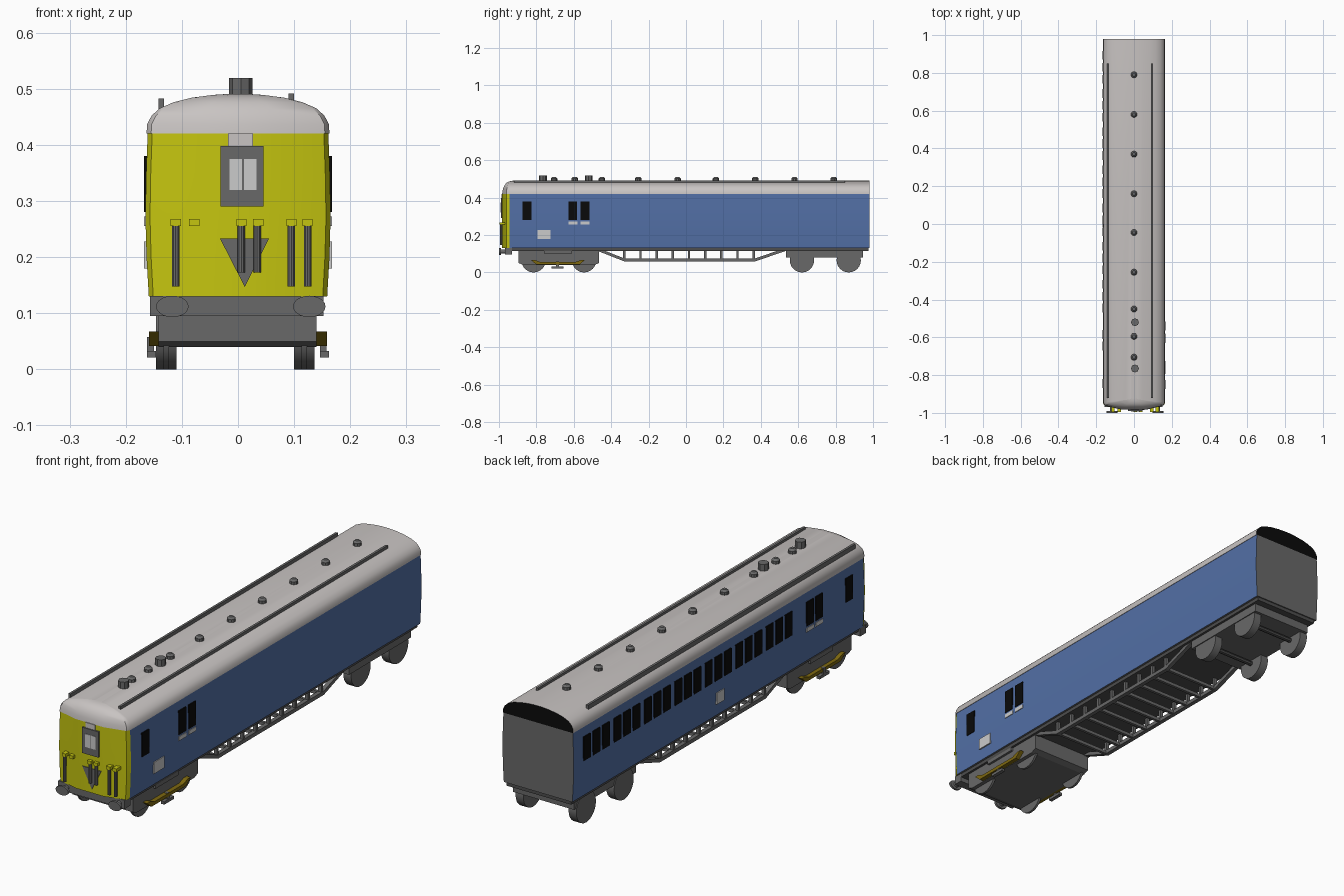
import bpy, bmesh, math
from mathutils import Vector, Matrix

if "Cube" in bpy.data.objects:
    bpy.data.objects.remove(bpy.data.objects["Cube"])

def mat(name, c):
    m = bpy.data.materials.new(name)
    m.diffuse_color = (*c, 1)
    m.use_nodes = True
    m.node_tree.nodes["Principled BSDF"].inputs["Base Color"].default_value = m.diffuse_color
    return m

BLUE = mat("blue", (0.085, 0.16, 0.38))
YELLOW = mat("yellow", (0.56, 0.56, 0.005))
ROOF = mat("pale_grey", (0.58, 0.55, 0.54))
GREY = mat("mid_grey", (0.14, 0.14, 0.14))
DARK = mat("dark_grey", (0.075, 0.075, 0.075))
BLACK = mat("black", (0.003, 0.003, 0.003))
AMBER = mat("amber", (0.21, 0.14, 0.005))
WHITE = mat("off_white", (0.6, 0.6, 0.6))

def finish(bm, name, mats, smooth=None):
    bmesh.ops.recalc_face_normals(bm, faces=bm.faces)
    me = bpy.data.meshes.new(name)
    bm.to_mesh(me)
    bm.free()
    ob = bpy.data.objects.new(name, me)
    bpy.context.collection.objects.link(ob)
    for m in mats:
        me.materials.append(m)
    if smooth:
        bpy.ops.object.select_all(action='DESELECT')
        ob.select_set(True)
        bpy.context.view_layer.objects.active = ob
        bpy.ops.object.shade_smooth_by_angle(angle=math.radians(smooth))
    return ob

def box(name, m, x0, x1, y0, y1, z0, z1):
    bm = bmesh.new()
    bmesh.ops.create_cube(bm, size=1)
    for v in bm.verts:
        v.co = Vector(((x0 + x1) / 2 + v.co.x * (x1 - x0), (y0 + y1) / 2 + v.co.y * (y1 - y0),
                       (z0 + z1) / 2 + v.co.z * (z1 - z0)))
    return finish(bm, name, [m])

def cyl(name, m, a, b, r, n=16, r2=None, squash=1):
    a, b = Vector(a), Vector(b)
    bm = bmesh.new()
    bmesh.ops.create_cone(bm, cap_ends=True, segments=n, radius1=r, radius2=r if r2 is None else r2,
                          depth=(b - a).length)
    rot = Vector((0, 0, 1)).rotation_difference(b - a).to_matrix().to_4x4()
    bm.transform(Matrix.Translation((a + b) / 2) @ Matrix.Diagonal((1, 1, squash, 1)) @ rot)
    return finish(bm, name, [m], 35)

def prism(name, m, pts, axis, a, b):
    """Extrude a 2D outline along x (outline in y,z) or y (outline in x,z)."""
    bm = bmesh.new()
    co = lambda p, t: (t, p[0], p[1]) if axis == 'x' else (p[0], t, p[1])
    f = bm.faces.new([bm.verts.new(co(p, a)) for p in pts])
    r = bmesh.ops.extrude_face_region(bm, geom=[f])
    d = Vector((b - a, 0, 0) if axis == 'x' else (0, b - a, 0))
    bmesh.ops.translate(bm, vec=d, verts=[g for g in r['geom'] if isinstance(g, bmesh.types.BMVert)])
    return finish(bm, name, [m])

# Plan outline of the coach with a bowed cab end, stacked in rings of (z, half width, front setback)
def loft(name, rings, mats, rule, smooth):
    bm = bmesh.new()
    loops = []
    for z, w, s in rings:
        half = [(w, 0.98), (w, -0.945 + s * 0.3), (w * 0.95, -0.961 + s * 0.7), (w * 0.4, -0.983 + s)]
        pts = half + [(-x, y) for x, y in reversed(half)]
        loops.append([bm.verts.new((x, y, z)) for x, y in pts])
    for a, b in zip(loops, loops[1:]):
        for i in range(8):
            j = (i + 1) % 8
            bm.faces.new((a[i], a[j], b[j], b[i]))
    bm.faces.new(loops[0])
    bm.faces.new(loops[-1])
    bm.normal_update()
    for f in bm.faces:
        f.material_index = rule(f)
    return finish(bm, name, mats, smooth)

def body_rule(f):
    c = f.calc_center_median()
    if abs(f.normal.z) > 0.9 or c.y > 0.97:
        return 2
    return 1 if c.y < -0.945 else 0

loft("coach_body", [(0.13, 0.159, 0), (0.2, 0.163, 0), (0.27, 0.165, 0), (0.34, 0.164, 0), (0.42, 0.161, 0)],
     [BLUE, YELLOW, GREY], body_rule, 15)
loft("roof", [(0.42, 0.163, 0), (0.437, 0.162, 0.002), (0.452, 0.154, 0.006), (0.465, 0.14, 0.012),
              (0.476, 0.115, 0.02), (0.484, 0.083, 0.03), (0.489, 0.045, 0.045), (0.491, 0.015, 0.06)],
     [ROOF, BLACK], lambda f: int(f.calc_center_median().y > 0.97), 35)
box("floor", DARK, -0.15, 0.15, -0.95, 0.975, 0.115, 0.131)

# Roof rails and ventilators
for x, z in ((-0.137, 0.476), (0.095, 0.485)):
    box("roof_rail", GREY, x - 0.005, x + 0.005, -0.92, 0.85, z - 0.012, z + 0.007)
for y in (0.79, 0.58, 0.37, 0.16, -0.045, -0.255, -0.45, -0.595, -0.705):
    cyl("roof_vent", GREY, (0, y, 0.485), (0, y, 0.503), 0.017, 10)
    cyl("roof_vent_cap", GREY, (0, y, 0.503), (0, y, 0.511), 0.017, 10, 0.009)
for y in (-0.52, -0.765):
    cyl("large_roof_vent", GREY, (0.005, y, 0.485), (0.005, y, 0.519), 0.021, 8)

# Side windows, steps and panels
def side_plate(name, m, s, y, w, z0, z1):
    x = sorted((s * 0.159, s * 0.1675))
    box(name, m, x[0], x[1], y - w / 2, y + w / 2, z0, z1)

for s, ys in ((1, (-0.85, -0.605, -0.54)), (-1, (-0.845, -0.645, -0.585))):
    for y in ys:
        side_plate("door_window", BLACK, s, y, 0.047, 0.28, 0.38)
    for y in ys[1:]:
        side_plate("door_plate", WHITE, s, y, 0.048, 0.255, 0.272)
for g in range(7):
    for k in (-1, 0, 1):
        side_plate("saloon_window", BLACK, -1, 0.83 - g * 0.202 + k * 0.063, 0.046, 0.28, 0.38)
side_plate("side_panel", WHITE, 1, -0.76, 0.07, 0.18, 0.228)
side_plate("side_panel", WHITE, -1, 0.01, 0.05, 0.18, 0.228)

# Cab front
box("cab_door_frame", GREY, -0.031, 0.045, -0.99, -0.98, 0.29, 0.398)
for x in (-0.004, 0.022):
    box("cab_window", WHITE, x - 0.011, x + 0.011, -0.992, -0.985, 0.32, 0.375)
box("cab_top_strip", ROOF, -0.018, 0.027, -0.986, -0.978, 0.398, 0.42)
prism("warning_triangle", GREY, [(-0.032, 0.233), (0.055, 0.233), (0.012, 0.147)], 'y', -0.986, -0.98)
for x, z in ((-0.111, 0.148), (0.006, 0.173), (0.034, 0.173), (0.095, 0.148), (0.124, 0.148)):
    cyl("hose", GREY, (x, -0.988, z), (x, -0.988, 0.256), 0.007, 10)
for x in (-0.111, -0.078, 0.006, 0.036, 0.095, 0.124):
    box("hose_bracket", YELLOW, x - 0.009, x + 0.009, -0.996, -0.965, 0.255, 0.268)

# Buffer beam and buffers
box("buffer_beam", GREY, -0.157, 0.152, -0.968, -0.93, 0.095, 0.131)
for x in (-0.117, 0.127):
    cyl("buffer_shank", GREY, (x, -0.99, 0.112), (x, -0.95, 0.112), 0.011, 12)
    cyl("buffer_head", GREY, (x, -1.0, 0.112), (x, -0.99, 0.112), 0.029, 20, squash=0.66)

# Bogies and wheels
prism("front_bogie", GREY, [(-0.895, 0.115), (-0.465, 0.115), (-0.465, 0.05), (-0.49, 0.04),
                            (-0.87, 0.04), (-0.895, 0.05)], 'x', -0.142, 0.14)
prism("rear_bogie", GREY, [(0.535, 0.115), (0.945, 0.115), (0.945, 0.08), (0.535, 0.08)], 'x', -0.142, 0.14)
for y in (-0.815, -0.545, 0.62, 0.87):
    for x in (-0.128, 0.118):
        t = 0.005 if y < 0 else 0.018
        cyl("wheel", GREY, (x - t, y, 0.065), (x + t, y, 0.065), 0.065, 24)
    cyl("axle", DARK, (-0.128, y, 0.065), (0.118, y, 0.065), 0.01, 8)

# Collector beams and shoes beside the front bogie
for s in (-1, 1):
    a, b = s * 0.14, s * 0.159
    prism("collector_beam", AMBER, [(-0.83, 0.067), (-0.8, 0.042), (-0.57, 0.042), (-0.54, 0.067),
                                    (-0.56, 0.067), (-0.59, 0.056), (-0.78, 0.056), (-0.81, 0.067)], 'x', a, b)
    xs = sorted((s * 0.146, s * 0.162))
    box("collector_shoe", GREY, xs[0], xs[1], -0.72, -0.655, 0.021, 0.033)
    box("shoe_arm", GREY, xs[0], xs[1] - 0.004, -0.695, -0.68, 0.03, 0.058)
    box("bogie_spring_plank", GREY, min(s * 0.13, s * 0.15), max(s * 0.13, s * 0.15), -0.76, -0.61, 0.1, 0.116)

# Underframe truss with posts and cross members
path = [(-0.47, 0.122), (-0.33, 0.067), (0.37, 0.067), (0.53, 0.122)]
for x in (-0.13, 0.13):
    prism("truss_rod", GREY, [(y, z + 0.008) for y, z in path] + [(y, z - 0.008) for y, z in reversed(path)],
          'x', x - 0.009, x + 0.009)
    for i in range(9):
        y = -0.33 + i * 0.0865
        box("truss_post", GREY, x - 0.007, x + 0.007, y - 0.006, y + 0.006, 0.064, 0.118)
for i in range(9):
    y = -0.33 + i * 0.0865
    box("truss_cross_bar", GREY, -0.13, 0.13, y - 0.006, y + 0.006, 0.06, 0.074)
